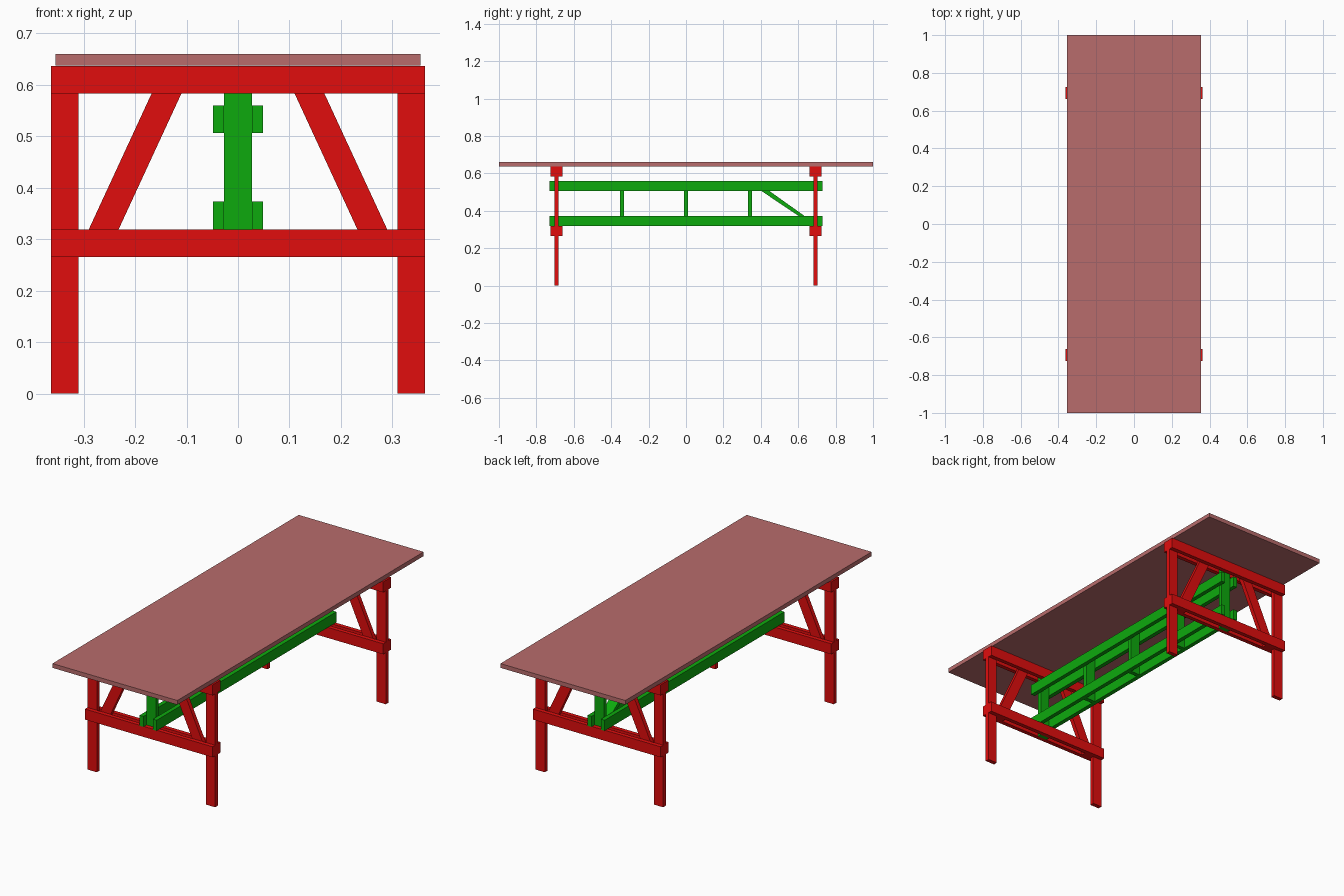
import bpy

if "Cube" in bpy.data.objects:
    bpy.data.objects.remove(bpy.data.objects["Cube"])


def material(name, rgb):
    m = bpy.data.materials.new(name)
    m.diffuse_color = (*rgb, 1)
    m.use_nodes = True
    m.node_tree.nodes["Principled BSDF"].inputs["Base Color"].default_value = m.diffuse_color
    return m


TOP = material("table_top_paint", (0.48, 0.15, 0.15))
RED = material("trestle_paint", (0.75, 0.004, 0.004))
GREEN = material("stretcher_paint", (0.004, 0.40, 0.004))


def board(name, profile, axis, lo, hi, mat):
    """Extrude a profile along axis: 'y' takes (x, z) points, 'x' takes (y, z) points."""
    def place(p, d):
        return (p[0], d, p[1]) if axis == 'y' else (d, p[0], p[1])
    n = len(profile)
    verts = [place(p, d) for d in (lo, hi) for p in profile]
    faces = [list(range(n))[::-1], list(range(n, 2 * n))]
    faces += [[i, (i + 1) % n, n + (i + 1) % n, n + i] for i in range(n)]
    if axis == 'y':
        faces = [f[::-1] for f in faces]
    me = bpy.data.meshes.new(name)
    me.from_pydata(verts, [], faces)
    me.materials.append(mat)
    ob = bpy.data.objects.new(name, me)
    bpy.context.collection.objects.link(ob)
    return ob


def rect(a0, a1, z0, z1):
    return [(a0, z0), (a1, z0), (a1, z1), (a0, z1)]


T = 0.0107            # half board thickness
W = 0.0268            # half board width
FRAME_Y = 0.693       # trestle centre plane
LOW, HIGH = (0.265, 0.319), (0.583, 0.637)   # trestle rail heights

# Table top
board("table_top", rect(-0.355, 0.355, 0.638, 0.66), 'y', -1, 1, TOP)

for end, fy in (("front", -FRAME_Y), ("back", FRAME_Y)):
    # Legs and slanted braces in the middle layer
    for side, s in (("left", -1), ("right", 1)):
        a, b = sorted((s * 0.31, s * 0.363))
        board(f"{end}_{side}_leg", rect(a, b, 0, HIGH[1]), 'y', fy - T, fy + T, RED)
        x0, x1, h = s * 0.286, s * 0.114, 0.029
        board(f"{end}_{side}_brace",
              [(x0 - h, LOW[0]), (x0 + h, LOW[0]), (x1 + h, HIGH[1]), (x1 - h, HIGH[1])],
              'y', fy - T, fy + T, RED)
    # Paired rails clamping the middle layer
    for level, (z0, z1) in (("lower", LOW), ("upper", HIGH)):
        for face, d in (("outer", -2 * T), ("inner", 2 * T)):
            board(f"{end}_{level}_{face}_rail", rect(-0.363, 0.363, z0, z1),
                  'y', fy + d - T, fy + d + T, RED)
    # Centre post of the stretcher truss
    board(f"{end}_stretcher_post", rect(-W, W, LOW[0], HIGH[1]), 'y', fy - T, fy + T, GREEN)

# Long paired stretcher beams
for level, z0, z1 in (("lower", 0.319, 0.373), ("upper", 0.506, 0.56)):
    for side, s in (("left", -1), ("right", 1)):
        a, b = sorted((s * W, s * 0.0485))
        board(f"{level}_{side}_stretcher", rect(-0.73, 0.73, z0, z1), 'x', a, b, GREEN)

# Short posts between the beams
for i, y in enumerate((-0.343, 0, 0.343)):
    board(f"stretcher_spacer_{i + 1}", rect(y - T, y + T, 0.319, 0.56), 'x', -W, W, GREEN)

# Single diagonal strut
board("stretcher_diagonal",
      [(0.354, 0.539), (0.682, 0.311 + 0.008), (0.682, 0.338), (0.37, 0.56), (0.354, 0.56)],
      'x', -W, W, GREEN)
